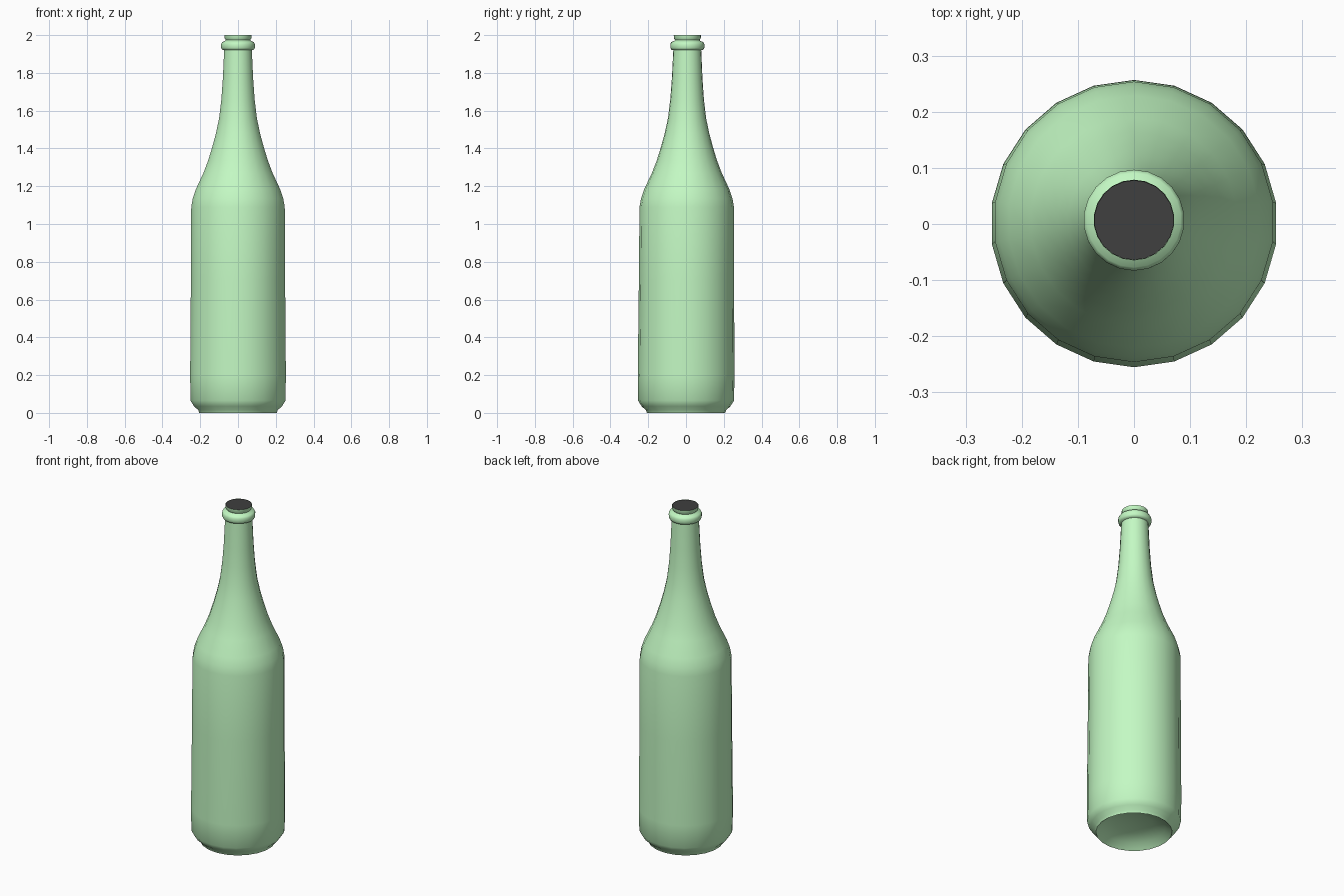
import bpy, bmesh, math

if "Cube" in bpy.data.objects:
    bpy.data.objects.remove(bpy.data.objects["Cube"])

SIDES = 22
LEAN = 0.0035  # the neck sits very slightly behind the base centre


def material(name, colour):
    m = bpy.data.materials.new(name)
    m.diffuse_color = colour
    m.use_nodes = True
    m.node_tree.nodes["Principled BSDF"].inputs["Base Color"].default_value = m.diffuse_color
    return m


def lathe(name, profile, mat):
    """Revolve (radius, z) points; radius 0 makes a pole vertex."""
    bm = bmesh.new()
    rings = []
    for r, z in profile:
        cy = LEAN * z
        if r == 0:
            rings.append([bm.verts.new((0, cy, z))])
            continue
        angles = [math.pi / 2 + math.tau * i / SIDES for i in range(SIDES)]
        rings.append([bm.verts.new((r * math.cos(a), cy + r * math.sin(a), z)) for a in angles])
    for low, high in zip(rings, rings[1:]):
        for i in range(SIDES):
            j = (i + 1) % SIDES
            if len(low) == 1:
                bm.faces.new((low[0], high[j], high[i]))
            elif len(high) == 1:
                bm.faces.new((low[i], low[j], high[0]))
            else:
                bm.faces.new((low[i], low[j], high[j], high[i]))
    mesh = bpy.data.meshes.new(name)
    bm.to_mesh(mesh)
    bm.free()
    mesh.materials.append(mat)
    obj = bpy.data.objects.new(name, mesh)
    bpy.context.collection.objects.link(obj)
    bpy.ops.object.select_all(action='DESELECT')
    obj.select_set(True)
    bpy.context.view_layer.objects.active = obj
    bpy.ops.object.shade_smooth_by_angle(angle=math.radians(50))
    return obj


green = material("green_glass", (0.55, 0.95, 0.55, 1))
black = material("dark_mouth", (0.05, 0.05, 0.05, 1))

# Glass: hollow base, straight body, sloping shoulder, neck, bead and lip
lathe("bottle", [
    (0, 0.06), (0.10, 0.05), (0.17, 0.03), (0.20, 0.005), (0.207, 0.0),
    (0.213, 0.015), (0.235, 0.035), (0.254, 0.065), (0.256, 0.20),
    (0.252, 0.70), (0.250, 1.09), (0.242, 1.135), (0.225, 1.185),
    (0.185, 1.27), (0.16, 1.335), (0.137, 1.41), (0.118, 1.48),
    (0.101, 1.56), (0.089, 1.66), (0.081, 1.77), (0.074, 1.92),
    (0.085, 1.923), (0.090, 1.933), (0.090, 1.953), (0.084, 1.964),
    (0.070, 1.968), (0.065, 1.974), (0.071, 1.982), (0.072, 2.0),
], green)

# Dark disc filling the mouth
lathe("mouth", [(0.071, 1.999), (0, 1.999)], black)
